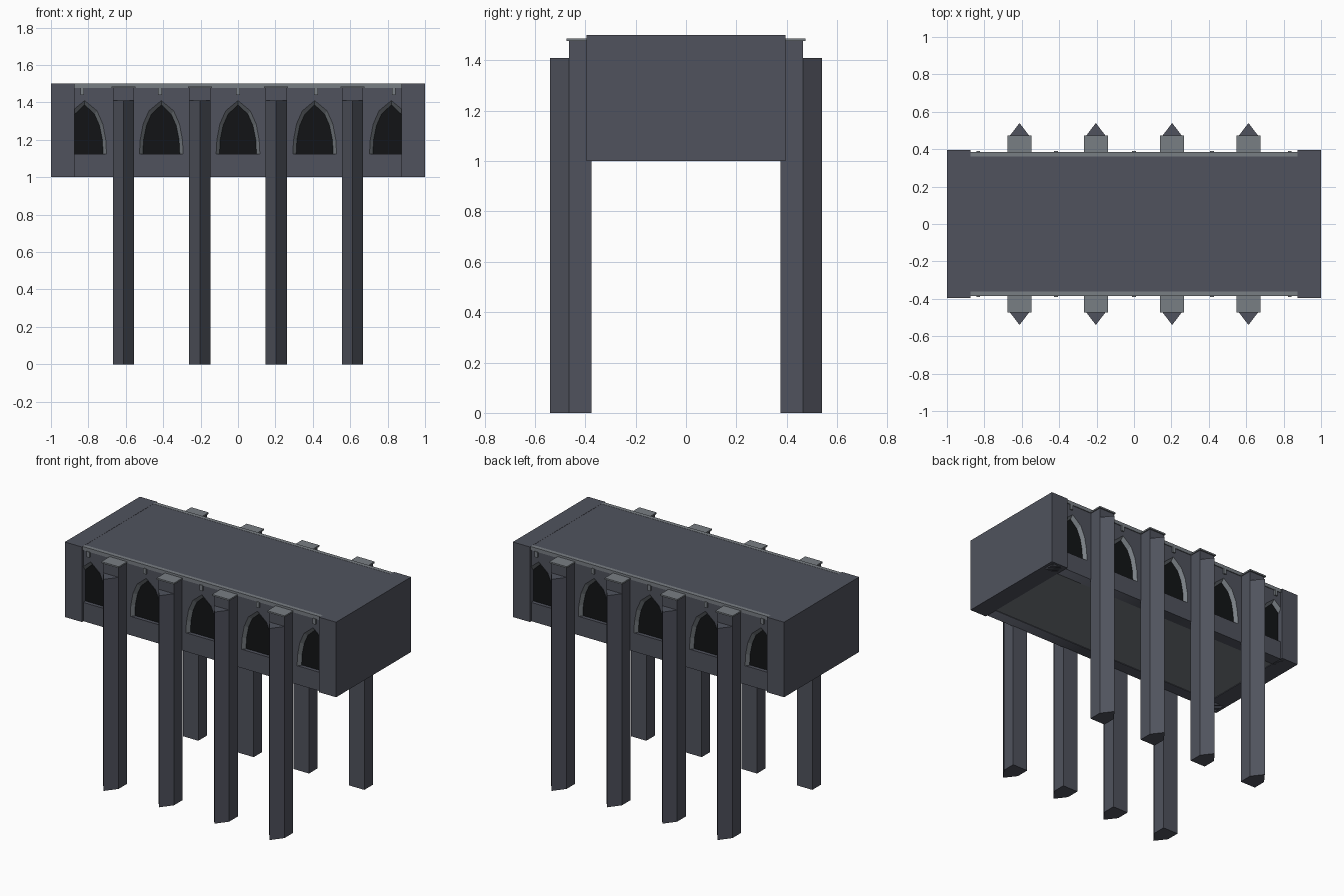
import bpy, bmesh

if "Cube" in bpy.data.objects:
    bpy.data.objects.remove(bpy.data.objects["Cube"])


def material(name, rgb):
    m = bpy.data.materials.new(name)
    m.diffuse_color = (*rgb, 1)
    m.use_nodes = True
    m.node_tree.nodes["Principled BSDF"].inputs["Base Color"].default_value = m.diffuse_color
    return m


STONE = material("dark_stone", (0.08, 0.086, 0.11))
TRIM = material("light_stone", (0.19, 0.21, 0.23))
GLASS = material("dark_glass", (0.006, 0.007, 0.008))


def add(name, verts, faces, mat):
    me = bpy.data.meshes.new(name)
    me.from_pydata(verts, [], faces)
    bm = bmesh.new()
    bm.from_mesh(me)
    bmesh.ops.recalc_face_normals(bm, faces=bm.faces)
    bm.to_mesh(me)
    bm.free()
    me.materials.append(mat)
    ob = bpy.data.objects.new(name, me)
    bpy.context.collection.objects.link(ob)
    return ob


def loft(name, rings, mat, closed=False):
    """Join equal rings of points; cap the ends unless the rings form a loop."""
    n, k = len(rings[0]), len(rings)
    faces = []
    for r in range(k - 1):
        a, b = r * n, (r + 1) * n
        faces += [(a + i, a + (i + 1) % n, b + (i + 1) % n, b + i) for i in range(n)]
    faces += [tuple(range(n)), tuple(range((k - 1) * n, k * n))]
    return add(name, [p for r in rings for p in r], faces, mat)


def prism(name, pts, z0, z1, mat):
    return loft(name, [[(x, y, z) for x, y in pts] for z in (z0, z1)], mat)


def box(name, x0, x1, y0, y1, z0, z1, mat):
    return prism(name, [(x0, y0), (x1, y0), (x1, y1), (x0, y1)], z0, z1, mat)


# pointed arch outlines, left foot to right foot
def arch(half):
    return [(-x, z) for x, z in half] + [(x, z) for x, z in half[-2::-1]]


OUTER = arch([(0.117, 1.125), (0.113, 1.2), (0.097, 1.285), (0.066, 1.355), (0, 1.41)])
INNER = arch([(0.099, 1.125), (0.095, 1.2), (0.08, 1.275), (0.053, 1.337), (0, 1.387)])
WINDOWS = [-0.82, -0.41, 0, 0.41, 0.82]
COLUMNS = [-0.612, -0.204, 0.204, 0.612]


# long wall pierced by the window openings
def pierced_wall(y):
    cu = bpy.data.curves.new("wall_outline", 'CURVE')
    cu.dimensions, cu.fill_mode, cu.extrude = '2D', 'BOTH', 0.04
    loops = [[(-0.98, 1), (0.98, 1), (0.98, 1.48), (-0.98, 1.48)]]
    loops += [[(c + x, z) for x, z in OUTER] for c in WINDOWS]
    for pts in loops:
        sp = cu.splines.new('POLY')
        sp.points.add(len(pts) - 1)
        for p, (x, z) in zip(sp.points, pts):
            p.co = (x, z, 0, 1)
        sp.use_cyclic_u = True
    tmp = bpy.data.objects.new("wall_outline", cu)
    bpy.context.collection.objects.link(tmp)
    dg = bpy.context.evaluated_depsgraph_get()
    me = bpy.data.meshes.new_from_object(tmp.evaluated_get(dg))
    bpy.data.objects.remove(tmp)
    me.materials.clear()
    me.materials.append(STONE)
    ob = bpy.data.objects.new("window_wall", me)
    ob.rotation_euler.x = 1.5707963
    ob.location.y = y
    bpy.context.collection.objects.link(ob)


# end blocks, roof and floor
for s in (-1, 1):
    x0, x1 = sorted((s * 0.875, s))
    box("end_block", x0, x1, -0.395, 0.395, 1, 1.5, STONE)
box("roof", -0.875, 0.875, -0.36, 0.36, 1.46, 1.499, STONE)
box("floor", -0.875, 0.875, -0.3, 0.3, 1.004, 1.03, TRIM)

for s in (-1, 1):
    pierced_wall(s * 0.34)
    # light cornice along the top edge
    y0, y1 = sorted((s * 0.36, s * 0.386))
    box("cornice", -0.875, 0.875, y0, y1, 1.476, 1.5, TRIM)
    for c in WINDOWS:
        # sloping frame and recessed pane
        rings = [[(c + ox, s * 0.382, oz), (c + ix, s * 0.36, iz), (c + ox, s * 0.345, oz)]
                 for (ox, oz), (ix, iz) in zip(OUTER, INNER)]
        loft("window_frame", rings, TRIM)
        loft("window_pane", [[(c + x, s * y, z) for x, z in OUTER] for y in (0.345, 0.356)], GLASS)
        # small block under the cornice above each window
        b = c * 1.016
        y0, y1 = sorted((s * 0.375, s * 0.39))
        box("cornice_block", b - 0.01, b + 0.01, y0, y1, 1.44, 1.478, TRIM)
    for c in COLUMNS:
        # column body, pointed outer prow and flat cap
        y0, y1 = sorted((s * 0.375, s * 0.465))
        box("column", c - 0.057, c + 0.057, y0, y1, 0, 1.476, STONE)
        prism("column_prow", [(c - 0.057, s * 0.465), (c + 0.057, s * 0.465), (c, s * 0.54)],
              0, 1.41, STONE)
        y0, y1 = sorted((s * 0.375, s * 0.474))
        box("column_cap", c - 0.064, c + 0.064, y0, y1, 1.476, 1.486, TRIM)
